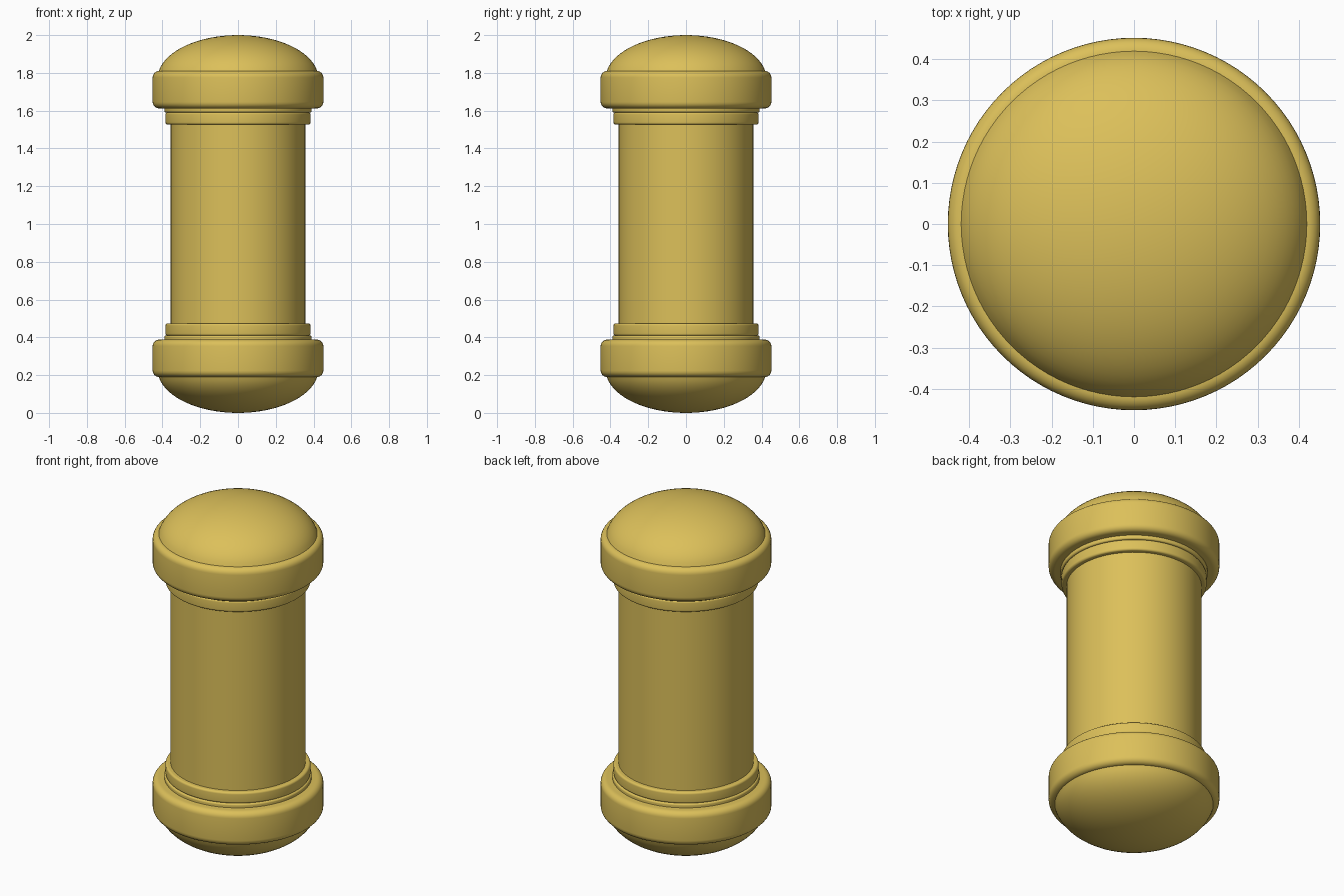
import bpy, bmesh, math

if "Cube" in bpy.data.objects:
    bpy.data.objects.remove(bpy.data.objects["Cube"])

SEGMENTS = 96

brass = bpy.data.materials.new("brass yellow")
brass.diffuse_color = (0.716, 0.527, 0.102, 1.0)
brass.use_nodes = True
brass.node_tree.nodes["Principled BSDF"].inputs["Base Color"].default_value = brass.diffuse_color


def lathe(name, profile, flip=False):
    """Revolve (radius, z) points around z; flip mirrors them to the lower end."""
    bm = bmesh.new()
    rings = []
    for r, z in profile:
        z = 2.0 - z if flip else z
        if r < 1e-5:
            rings.append([bm.verts.new((0, 0, z))])
        else:
            rings.append([bm.verts.new((r * math.cos(2 * math.pi * i / SEGMENTS),
                                        r * math.sin(2 * math.pi * i / SEGMENTS), z))
                          for i in range(SEGMENTS)])
    for a, b in zip(rings, rings[1:]):
        for i in range(SEGMENTS):
            j = (i + 1) % SEGMENTS
            if len(a) == 1:
                bm.faces.new((a[0], b[j], b[i]))
            elif len(b) == 1:
                bm.faces.new((a[i], a[j], b[0]))
            else:
                bm.faces.new((a[i], a[j], b[j], b[i]))
    bmesh.ops.recalc_face_normals(bm, faces=bm.faces)
    mesh = bpy.data.meshes.new(name)
    bm.to_mesh(mesh)
    bm.free()
    mesh.materials.append(brass)
    obj = bpy.data.objects.new(name, mesh)
    bpy.context.collection.objects.link(obj)
    bpy.ops.object.select_all(action='DESELECT')
    obj.select_set(True)
    bpy.context.view_layer.objects.active = obj
    bpy.ops.object.shade_smooth_by_angle(angle=math.radians(35))
    return obj


def rounded_disc(radius, z0, z1, fillet, steps=6):
    """Closed disc profile with rounded rims."""
    pts = [(0, z0)]
    for zc, start in ((z0 + fillet, -90), (z1 - fillet, 0)):
        for i in range(steps + 1):
            a = math.radians(start + 90 * i / steps)
            pts.append((radius - fillet + fillet * math.cos(a), zc + fillet * math.sin(a)))
    return pts + [(0, z1)]


# Plain central column
lathe("shaft", [(0, 0.45), (0.357, 0.45), (0.357, 1.55), (0, 1.55)])

# Flattened cap profile, rim at z = 1.81 and crown at z = 2
dome = [(0, 1.81)]
start = math.asin(0.04 / 0.23)
for i in range(17):
    a = start + (math.pi / 2 - start) * i / 16
    dome.append((0.426 * math.cos(a), 1.77 + 0.23 * math.sin(a)))
dome[-1] = (0, 2.0)

# Matching mouldings and caps at both ends
for end, flip in (("upper", False), ("lower", True)):
    lathe(end + "_band", rounded_disc(0.384, 1.526, 1.592, 0.012), flip)
    lathe(end + "_thin_ring", rounded_disc(0.39, 1.59, 1.63, 0.01), flip)
    lathe(end + "_collar", rounded_disc(0.452, 1.612, 1.81, 0.034), flip)
    lathe(end + "_dome", dome, flip)
